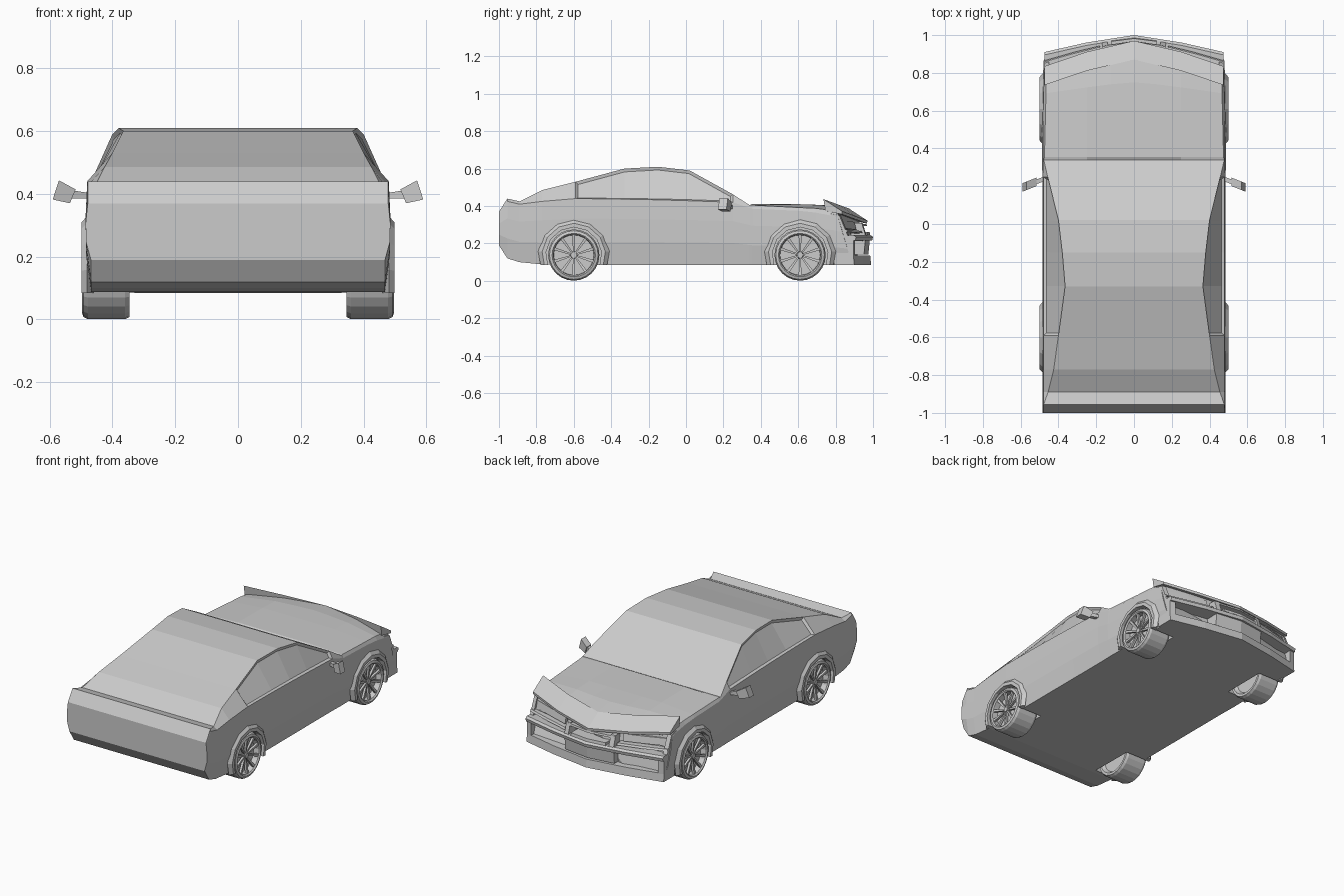
import bpy, bmesh, math
from mathutils import Vector

if "Cube" in bpy.data.objects:
    bpy.data.objects.remove(bpy.data.objects["Cube"])

paint = bpy.data.materials.new("plain_grey")
paint.use_nodes = True
GREY = (0.6, 0.6, 0.6, 1)
paint.diffuse_color = GREY
paint.node_tree.nodes["Principled BSDF"].inputs["Base Color"].default_value = GREY


def loft(bm, rings):
    """Skin a list of closed rings and cap both ends; returns the rows of faces."""
    rows = [[bm.verts.new(p) for p in ring] for ring in rings]
    n = len(rows[0])
    faces = [[bm.faces.new((a[i], a[(i + 1) % n], b[(i + 1) % n], b[i])) for i in range(n)]
             for a, b in zip(rows, rows[1:])]
    bm.faces.new(rows[0])
    bm.faces.new(rows[-1])
    return faces


def finish(bm, name):
    bmesh.ops.recalc_face_normals(bm, faces=bm.faces)
    mesh = bpy.data.meshes.new(name)
    bm.to_mesh(mesh)
    bm.free()
    mesh.materials.append(paint)
    obj = bpy.data.objects.new(name, mesh)
    bpy.context.collection.objects.link(obj)
    return obj


def solid(name, rings):
    bm = bmesh.new()
    loft(bm, rings)
    return finish(bm, name)


# Body sections: y, floor z, belt (x, z), roof edge (x, z), centre z
SECTIONS = [
    (-1.0, .19, .48, .355, .478, .37, .37),
    (-.955, .12, .48, .425, .478, .44, .44),
    (-.89, .10, .48, .41, .455, .425, .425),
    (-.77, .088, .48, .425, .425, .485, .485),
    (-.59, .085, .48, .44, .40, .53, .53),
    (-.33, .085, .48, .437, .365, .60, .60),
    (-.15, .085, .48, .433, .38, .61, .61),
    (.02, .085, .48, .428, .40, .59, .59),
    (.25, .085, .48, .42, .457, .463, .463),
    (.34, .085, .482, .39, .478, .405, .405),
    (.355, .085, .482, .385, .474, .405, .412),
    (.60, .085, .48, .375, .468, .392, .41),
    (.75, .085, .478, .365, .466, .388, .405),
    (.87, .085, .476, .35, .464, .378, .388),
    (.93, .085, .475, .335, .462, .365, .345),
]


def section(y, z0, xb, zb, xr, zr, zt):
    h = zb - z0
    half = [(0, z0), (.25, z0), (xb - .012, z0), (xb + .004, z0 + .35 * h),
            (xb + .005, z0 + .7 * h), (xb, zb), (xr, zr), (.25, zt), (.12, zt), (0, zt)]
    ring = half + [(-x, z) for x, z in half[-2:0:-1]]
    sweep = min(max((y - .6) / .33, 0), 1)
    # The nose is swept back at its corners, more so towards the top
    return [(x, y - sweep * (abs(x) / .475) ** 1.3 * (.04 + .3 * (z - .085)), z) for x, z in ring]


bm = bmesh.new()
grid = loft(bm, [section(*s) for s in SECTIONS])
bmesh.ops.recalc_face_normals(bm, faces=bm.faces)
# Recessed side windows
for column in (5, 12):
    bmesh.ops.inset_region(bm, faces=[row[column] for row in grid[4:8]],
                           thickness=.013, depth=-.012, use_even_offset=True)
body = finish(bm, "body")

# Wheel positions
AXLES = {"rear": -.6, "front": .61}
SIDES = {"left": 1, "right": -1}
HUB = .138


def circle(x, y, r, n=24):
    return [(x, y + r * math.cos(math.tau * i / n), HUB + r * math.sin(math.tau * i / n))
            for i in range(n)]


# Cut the wheel wells
for y in AXLES.values():
    for s in SIDES.values():
        cutter = solid("well_cutter", [circle(s * .33, y, .152), circle(s * .6, y, .152)])
        cutter.hide_render = True
        mod = body.modifiers.new("well", "BOOLEAN")
        mod.operation = "DIFFERENCE"
        mod.solver = "EXACT"
        mod.object = cutter
        bpy.context.view_layer.objects.active = body
        bpy.ops.object.modifier_apply(modifier=mod.name)
        bpy.data.objects.remove(cutter)

TYRE = [(.02, .385), (.022, .365), (.10, .365), (.115, .345), (.13, .345), (.137, .36),
        (.137, .478), (.13, .492), (.116, .497), (.109, .49), (.107, .455), (.02, .455)]
ARCH = [(.192, .48), (.17, .499), (.149, .499), (.149, .46)]


def wheel(name, y, s):
    bm = bmesh.new()
    loft(bm, [circle(s * x, y, r) for r, x in TYRE])
    loft(bm, [circle(s * .45, y, .02, 10), circle(s * .482, y, .016, 10)])
    # Thin spokes
    for i in range(10):
        a = math.tau * (i + .5) / 10
        out = Vector((0, math.cos(a), math.sin(a)))
        side = Vector((0, -math.sin(a), math.cos(a)))
        rings = []
        for r, x, w in ((.012, .475, .004), (.11, .489, .008)):
            c = Vector((s * x, y, HUB)) + out * r
            depth = Vector((s * .014, 0, 0))
            rings.append([c + side * w, c - side * w, c - side * w - depth, c + side * w - depth])
        loft(bm, rings)
    finish(bm, name)


def arch(name, y, s):
    rings = []
    for i in range(9):
        a = math.radians(-22 + 224 * i / 8)
        rings.append([(s * x, y + r * math.cos(a), max(.085, HUB + r * math.sin(a)))
                      for r, x in ARCH])
    solid(name, rings)


for end, y in AXLES.items():
    for side, s in SIDES.items():
        wheel(f"{end}_{side}_wheel", y, s)
        arch(f"{end}_{side}_arch", y, s)

# Door mirrors on short arms
HEAD = [(.59, .382), (.57, .443), (.517, .414), (.535, .37)]
ARM = [(.53, .385), (.52, .41), (.47, .402), (.47, .385)]
for side, s in SIDES.items():
    for part, outline, y0, y1 in (("head", HEAD, .215, .26), ("arm", ARM, .225, .25)):
        solid(f"{side}_mirror_{part}",
              [[(s * x, y - .4 * (x - .48), z) for x, z in outline] for y in (y0, y1)])


def nose_bar(name, xs, profile, sweep=.09, lift=0):
    """Sweep a (y, z) profile along the pointed plan of the nose."""
    rings = []
    for x in xs:
        f = (abs(x) / .475) ** 1.3
        rings.append([(x, y - sweep * f, z + lift * f) for y, z in profile])
    solid(name, rings)


FULL = (-.475, -.25, 0, .25, .475)
nose_bar("hood_lip", FULL, [(.87, .387), (.97, .322), (.968, .306), (.88, .325)], .135, .05)
nose_bar("bumper_bar", FULL, [(.88, .24), (.985, .245), (1.0, .235), (.995, .215), (.88, .212)])
nose_bar("lower_lip", FULL, [(.88, .135), (.985, .135), (.99, .085), (.88, .085)])
nose_bar("number_panel", (-.17, 0, .17), [(.9, .245), (.985, .245), (.975, .14), (.9, .14)])
nose_bar("grille_top", (-.17, 0, .17), [(.9, .305), (.965, .305), (.968, .293), (.9, .293)])
nose_bar("grille_bottom", (-.12, 0, .12), [(.9, .262), (.982, .262), (.985, .245), (.9, .245)])
for side, s in SIDES.items():
    # Slanted headlight and its frame, bumper corner and grille end
    nose_bar(f"{side}_headlight", (s * .2, s * .32, s * .45),
             [(.89, .315), (.94, .31), (.95, .268), (.89, .262)], .12, .015)
    nose_bar(f"{side}_headlight_sill", (s * .18, s * .32, s * .475),
             [(.87, .264), (.968, .264), (.975, .252), (.87, .25)], .11, .01)
    nose_bar(f"{side}_headlight_end", (s * .45, s * .475),
             [(.88, .36), (.93, .35), (.975, .24), (.88, .24)], .11)
    nose_bar(f"{side}_grille_end", (s * .14, s * .17),
             [(.9, .31), (.962, .31), (.985, .24), (.9, .24)])
    nose_bar(f"{side}_bumper_corner", (s * .44, s * .475),
             [(.88, .22), (.985, .22), (.985, .13), (.88, .13)])
